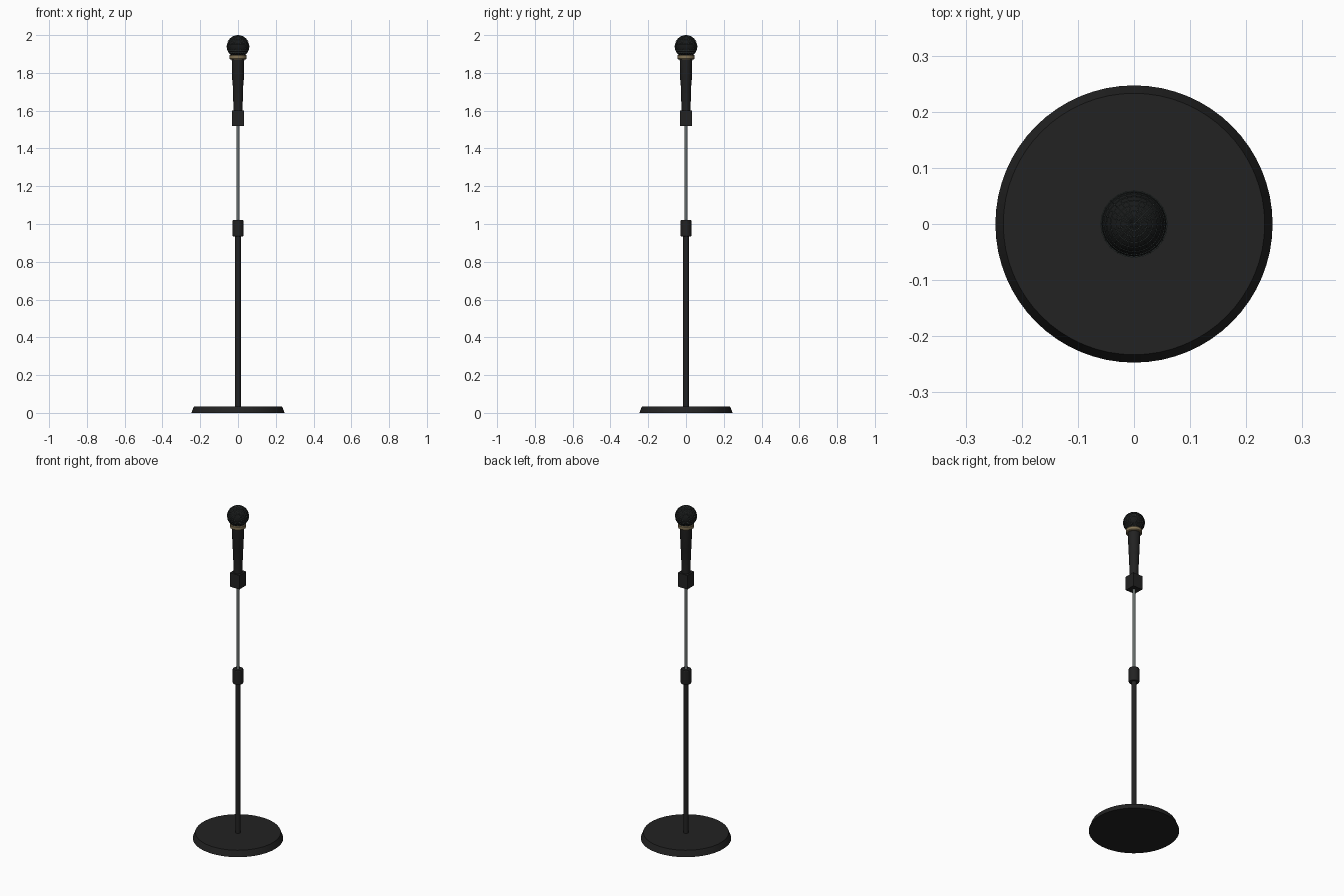
import bpy, bmesh, math

if "Cube" in bpy.data.objects:
    bpy.data.objects.remove(bpy.data.objects["Cube"])


def material(name, rgb):
    m = bpy.data.materials.new(name)
    m.diffuse_color = (*rgb, 1)
    m.use_nodes = True
    m.node_tree.nodes["Principled BSDF"].inputs["Base Color"].default_value = m.diffuse_color
    return m


BLACK = material("matte black", (0.016, 0.016, 0.016))
GRILLE = material("grille black", (0.009, 0.010, 0.010))
STEEL = material("steel", (0.13, 0.15, 0.145))
WIRE = material("wire grey", (0.10, 0.125, 0.12))
BRASS = material("dull brass", (0.22, 0.17, 0.09))


def finish(name, bm, mat, smooth=True):
    bmesh.ops.recalc_face_normals(bm, faces=bm.faces[:])
    mesh = bpy.data.meshes.new(name)
    bm.to_mesh(mesh)
    bm.free()
    mesh.materials.append(mat)
    if smooth:
        mesh.shade_smooth()
        mesh.set_sharp_from_angle(angle=math.radians(30))
    ob = bpy.data.objects.new(name, mesh)
    bpy.context.collection.objects.link(ob)
    return ob


def lathe(name, profile, mat, sides=32):
    """Turn a (radius, height) profile into a capped solid."""
    bm = bmesh.new()
    rings = [[bm.verts.new((r * math.cos(2 * math.pi * i / sides),
                            r * math.sin(2 * math.pi * i / sides), z))
              for i in range(sides)] for r, z in profile]
    for a, b in zip(rings, rings[1:]):
        for i in range(sides):
            j = (i + 1) % sides
            bm.faces.new((a[i], a[j], b[j], b[i]))
    bm.faces.new(rings[0][::-1])
    bm.faces.new(rings[-1])
    return finish(name, bm, mat)


def ball(name, radius, z, mat, segments, rings, smooth=True):
    bm = bmesh.new()
    bmesh.ops.create_uvsphere(bm, u_segments=segments, v_segments=rings, radius=radius)
    bmesh.ops.translate(bm, verts=bm.verts[:], vec=(0, 0, z))
    return finish(name, bm, mat, smooth)


# Stand: weighted base, lower tube, height clutch, inner rod
lathe("base", [(0.247, 0), (0.233, 0.035)], BLACK, 64)
lathe("lower_tube", [(0.015, 0.03), (0.015, 0.95)], BLACK)
lathe("height_clutch", [(0.027, 0.935), (0.029, 0.938), (0.029, 1.017), (0.027, 1.02)], BLACK)
lathe("inner_rod", [(0.009, 1.0), (0.009, 1.54)], STEEL)

# Square holder block
bm = bmesh.new()
bmesh.ops.create_cube(bm, size=1)
bmesh.ops.scale(bm, verts=bm.verts[:], vec=(0.064, 0.064, 0.084))
bmesh.ops.translate(bm, verts=bm.verts[:], vec=(0, 0, 1.56))
finish("holder_block", bm, BLACK, smooth=False)

# Microphone: tapered handle, collar ring, grille ball with wire mesh
lathe("handle", [(0.023, 1.58), (0.028, 1.74), (0.030, 1.745), (0.033, 1.865), (0.036, 1.88)], BLACK)
lathe("collar_ring", [(0.042, 1.872), (0.045, 1.876), (0.045, 1.892), (0.042, 1.896)], BRASS)
ball("grille_ball", 0.0585, 1.94, GRILLE, 24, 16)
mesh_ball = ball("grille_wires", 0.0595, 1.94, WIRE, 24, 16, smooth=False)
wires = mesh_ball.modifiers.new("wires", 'WIREFRAME')
wires.thickness = 0.0012
wires.use_even_offset = False
